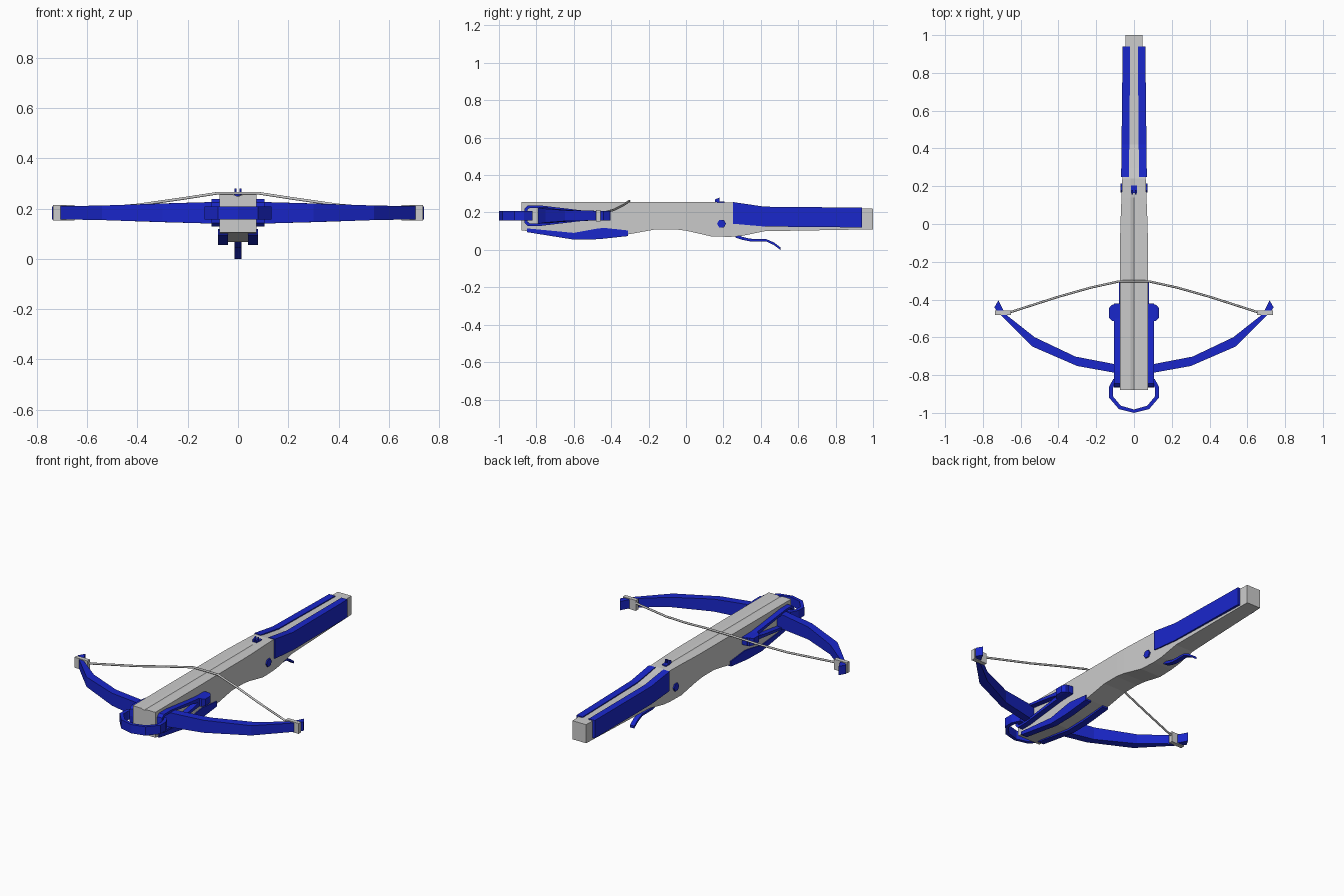
import bpy, bmesh, math

if "Cube" in bpy.data.objects:
    bpy.data.objects.remove(bpy.data.objects["Cube"])

blue = bpy.data.materials.new("blue")
blue.diffuse_color = (0.01, 0.02, 0.6, 1)
blue.use_nodes = True
blue.node_tree.nodes["Principled BSDF"].inputs["Base Color"].default_value = blue.diffuse_color


def finish(name, bm, mat, mirror=(), z=0.0):
    bmesh.ops.recalc_face_normals(bm, faces=bm.faces[:])
    me = bpy.data.meshes.new(name)
    bm.to_mesh(me)
    bm.free()
    ob = bpy.data.objects.new(name, me)
    ob.location.z = z
    bpy.context.collection.objects.link(ob)
    if mat:
        me.materials.append(mat)
    if mirror:
        m = ob.modifiers.new("mirror", 'MIRROR')
        m.use_axis = ['x' in mirror, 'y' in mirror, 'z' in mirror]
    return ob


def loft(name, rings, mat=blue, mirror='', caps=(True, True), z=0.0):
    """Skin a chain of equal-length rings."""
    bm = bmesh.new()
    vs = [[bm.verts.new(p) for p in r] for r in rings]
    n = len(vs[0])
    for a, b in zip(vs, vs[1:]):
        for i in range(n):
            j = (i + 1) % n
            bm.faces.new((a[i], a[j], b[j], b[i]))
    if caps[0]:
        bm.faces.new(vs[0])
    if caps[1]:
        bm.faces.new(vs[-1])
    return finish(name, bm, mat, mirror, z)


def box(name, x, y, z, mat=blue, mirror=''):
    return loft(name, [[(x[0], b, z[0]), (x[1], b, z[0]), (x[1], b, z[1]), (x[0], b, z[1])]
                       for b in y], mat, mirror)


def rect(x0, x1, y, z0, z1):
    return [(x0, y, z0), (x1, y, z0), (x1, y, z1), (x0, y, z1)]


# stock with shallow bolt groove: y, half width, bottom, top, groove depth
stations = [(-.88, .074, .105, .255, .007), (-.6, .074, .066, .255, .007),
            (-.46, .074, .07, .255, .007), (-.31, .073, .083, .255, .007),
            (-.16, .073, .11, .255, .007), (-.06, .073, .11, .255, .007),
            (.0, .072, .103, .255, .007), (.14, .066, .071, .255, .007),
            (.24, .062, .07, .254, 0), (.3, .06, .075, .243, 0),
            (.42, .058, .1, .225, 0), (1.0, .045, .11, .22, 0)]
loft("stock", [[(-w, y, b), (w, y, b), (w, y, t), (.018, y, t), (0, y, t - d),
                (-.018, y, t), (-w, y, t)] for y, w, b, t, d in stations], None)

# butt side plates
loft("cheek_plate", [rect(.026, .068, .25, .14, .256), rect(.025, .066, .42, .125, .231),
                     rect(.02, .06, .94, .12, .226)], mirror='x')

# fore-end lower grips
loft("fore_grip", [rect(.04, .079, y, b, t) for y, b, t in
                   [(-.85, .095, .115), (-.6, .055, .091), (-.48, .057, .113),
                    (-.44, .06, .118), (-.31, .074, .104)]], mirror='x')

# bow limbs: front edge and back edge in plan, half height
ZC = .183
limb = [((.06, -.795), (.06, -.75), .044), ((.3, -.752), (.31, -.702), .037),
        ((.54, -.648), (.525, -.6), .029), ((.71, -.478), (.68, -.478), .026),
        ((.74, -.442), (.718, -.405), .026)]
loft("bow_limb", [[(*f, ZC - h), (*f, ZC + h), (*b, ZC + h), (*b, ZC - h)]
                  for f, b, h in limb], mirror='x')

# foot stirrup: outer and inner edge of the bent bar
half = [((.08, -.82), (.08, -.845)), ((.11, -.82), (.1, -.845)), ((.133, -.865), (.112, -.87)),
        ((.133, -.918), (.112, -.912)), ((.08, -.98), (.07, -.962)), ((0, -1.0), (0, -.982))]
bar = half + [((-o[0], o[1]), (-i[0], i[1])) for o, i in half[-2::-1]]
loft("stirrup", [[(*o, .157), (*o, .209), (*i, .209), (*i, .157)] for o, i in bar])

# side clamps looping over and under the limbs: outer and inner edge (y, z)
clamp = [((-.866, 0), (-.85, 0)), ((-.862, .04), (-.847, .032)), ((-.845, .055), (-.835, .042)),
         ((-.78, .055), (-.785, .042)), ((-.57, .03), (-.57, .012)), ((-.5, .023), (-.52, 0)),
         ((-.42, .022), (-.42, 0))]
loft("limb_clamp", [[(.07, *o), (.106, *o), (.106, *i), (.07, *i)] for o, i in clamp],
     mirror='xz', caps=(False, True), z=ZC)
loft("clamp_knob", [[(x, -.47 - w, ZC - h), (x, -.47 + w, ZC - h),
                     (x, -.47 + w, ZC + h), (x, -.47 - w, ZC + h)]
                    for x, w, h in [(.1, .045, .024), (.118, .042, .024), (.133, .024, .02)]],
     mirror='x')

# string loops around the limb tips
box("string_loop", (.65, .735), (-.482, -.458), (.152, .214), None, 'x')

# bow string
side = [(.69, -.474, .2), (.64, -.462, .194), (.4, -.385, .214), (.23, -.337, .238),
        (.08, -.304, .261), (0, -.303, .261)]
pts = side + [(-x, y, z) for x, y, z in side[-2::-1]]
cu = bpy.data.curves.new("bow_string", 'CURVE')
cu.dimensions = '3D'
cu.bevel_depth = .006
cu.bevel_resolution = 1
sp = cu.splines.new('POLY')
sp.points.add(len(pts) - 1)
for p, co in zip(sp.points, pts):
    p.co = (*co, 1)
bpy.context.collection.objects.link(bpy.data.objects.new("bow_string", cu))

# trigger lever: y, bottom, top
loft("trigger_lever", [rect(-.014, .014, y, b, t) for y, b, t in
                       [(.265, .066, .085), (.3, .054, .07), (.34, .046, .06), (.43, .045, .057),
                        (.47, .026, .04), (.505, 0, .014)]])

# hexagonal axle
loft("axle_pin", [[(x, .19 + .024 * math.cos(k * math.pi / 3),
                    .14 + .024 * math.sin(k * math.pi / 3)) for k in range(6)]
                  for x in (-.072, .072)])

# string catch: base and two prongs
box("catch_base", (-.015, .015), (.165, .205), (.245, .259))
loft("catch_prong", [rect(.005, .013, .155, .255, .27), rect(.005, .013, .18, .255, .28)],
     mirror='x')
